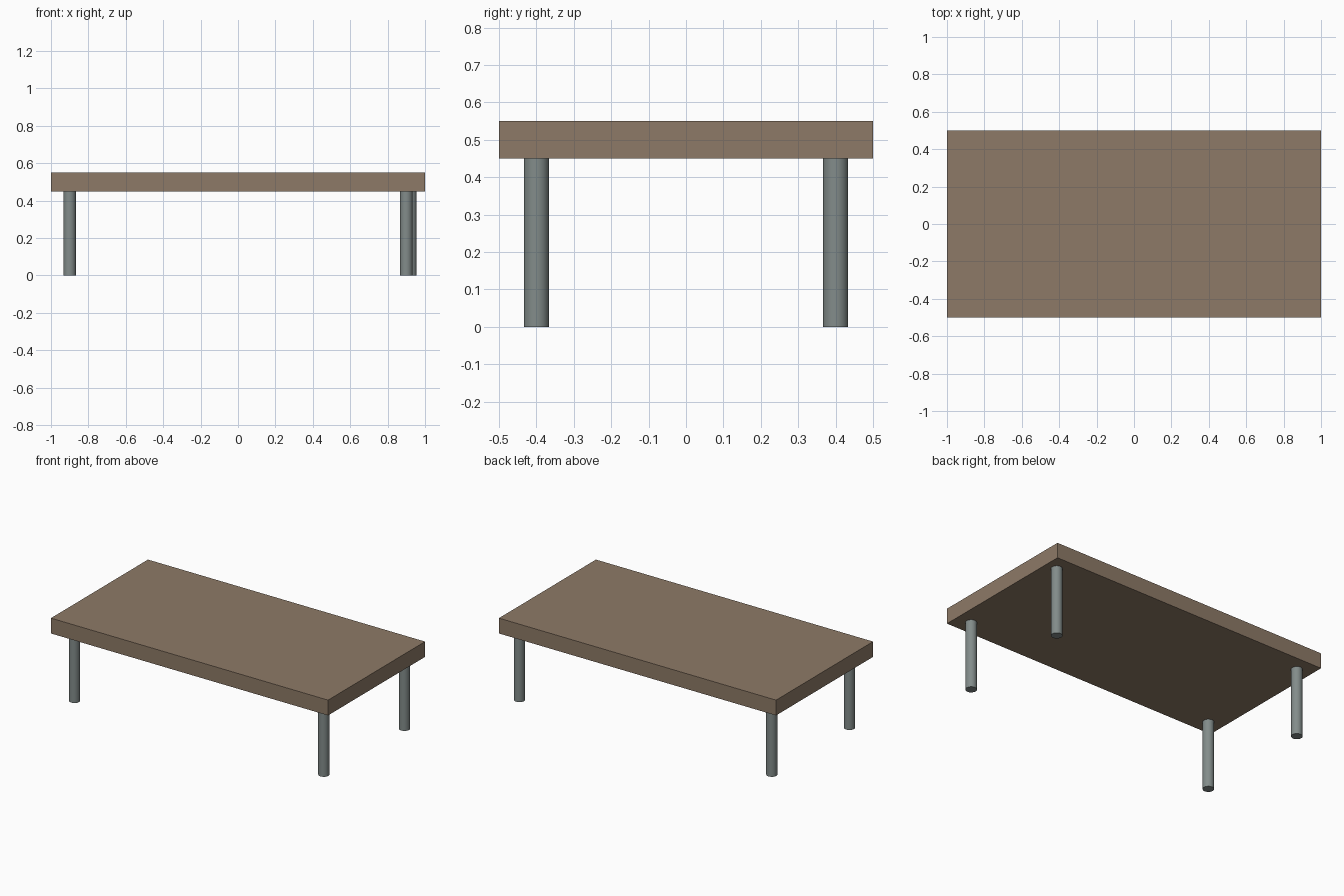
import bpy

if "Cube" in bpy.data.objects:
    bpy.data.objects.remove(bpy.data.objects["Cube"])


def material(name, rgb):
    m = bpy.data.materials.new(name)
    m.diffuse_color = (*rgb, 1.0)
    m.use_nodes = True
    m.node_tree.nodes["Principled BSDF"].inputs["Base Color"].default_value = m.diffuse_color
    return m


wood = material("brown wood", (0.27, 0.195, 0.135))
metal = material("grey metal", (0.225, 0.262, 0.255))

TOP_Z, UNDER_Z = 0.55, 0.45
LEG_RADIUS = 0.0335

# Table top: plain slab
bpy.ops.mesh.primitive_cube_add(size=1, location=(0, 0, (TOP_Z + UNDER_Z) / 2))
top = bpy.context.object
top.name = "table_top"
top.scale = (2, 1, TOP_Z - UNDER_Z)
bpy.ops.object.transform_apply(location=False, rotation=False, scale=True)
top.data.materials.append(wood)

# Round legs; the back right one sits slightly further out
legs = {
    "front_left_leg": (-0.9, -0.4),
    "front_right_leg": (0.9, -0.4),
    "back_left_leg": (-0.9, 0.4),
    "back_right_leg": (0.922, 0.4),
}
for name, (x, y) in legs.items():
    bpy.ops.mesh.primitive_cylinder_add(vertices=32, radius=LEG_RADIUS, depth=UNDER_Z,
                                        location=(x, y, UNDER_Z / 2))
    leg = bpy.context.object
    leg.name = name
    leg.data.materials.append(metal)
    bpy.ops.object.shade_smooth_by_angle()
